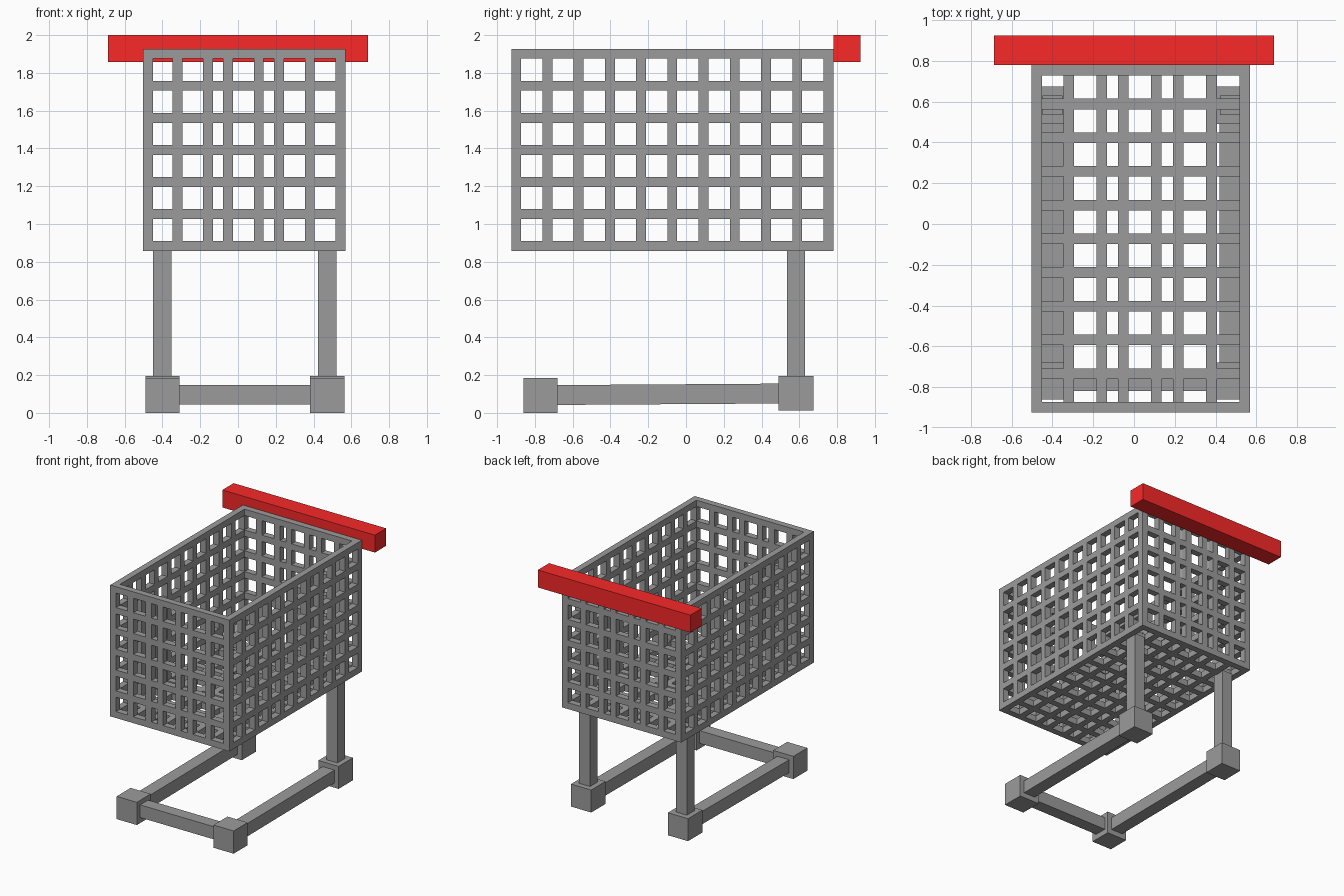
import bpy, bmesh, math
from itertools import product

if "Cube" in bpy.data.objects:
    bpy.data.objects.remove(bpy.data.objects["Cube"])


def material(name, rgb):
    m = bpy.data.materials.new(name)
    m.diffuse_color = (*rgb, 1)
    m.use_nodes = True
    m.node_tree.nodes["Principled BSDF"].inputs["Base Color"].default_value = m.diffuse_color
    return m


grey = material("dark_grey", (0.33, 0.33, 0.33))
red = material("red", (0.95, 0.022, 0.022))


def box(name, x, y, z, tilt=0.0, mat=grey):
    """Box from (min, max) ranges, optionally pitched about x."""
    bpy.ops.mesh.primitive_cube_add(
        size=1, location=[(a + b) / 2 for a, b in (x, y, z)])
    ob = bpy.context.object
    ob.name = name
    ob.scale = [b - a for a, b in (x, y, z)]
    ob.rotation_euler.x = tilt
    ob.data.materials.append(mat)
    return ob


def bar_edges(lo, hi, centres, w):
    """Breakpoints alternating bar / opening / bar along one axis."""
    pts = [lo, lo + w]
    for c in centres:
        pts += [c - w / 2, c + w / 2]
    return pts + [hi - w, hi]


def even(lo, hi, n, w):
    step = (hi - lo - w) / n
    return bar_edges(lo, hi, [lo + w / 2 + step * i for i in range(1, n)], w)


# Basket: open-topped lattice, made as one clean shell of the exposed cell faces
W = 0.052
axes = [bar_edges(-0.503, 0.569, [-0.32, -0.158, -0.053, 0.11, 0.217, 0.38], W),
        even(-0.925, 0.78, 10, W),
        even(0.858, 1.927, 6, W)]
count = [len(a) - 1 for a in axes]


def solid(c):
    if any(not 0 <= c[a] < count[a] for a in range(3)):
        return False
    on_shell = c[0] in (0, count[0] - 1) or c[1] in (0, count[1] - 1) or c[2] == 0
    return on_shell and sum(i % 2 == 0 for i in c) >= 2


bm = bmesh.new()
verts = {}


def vert(key):
    if key not in verts:
        verts[key] = bm.verts.new([axes[a][key[a]] for a in range(3)])
    return verts[key]


for cell in product(*map(range, count)):
    if not solid(cell):
        continue
    for a, side in product(range(3), (0, 1)):
        near = list(cell)
        near[a] += 1 if side else -1
        if solid(near):
            continue
        u, v = (a + 1) % 3, (a + 2) % 3
        ring = []
        for du, dv in ((0, 0), (1, 0), (1, 1), (0, 1)):
            k = list(cell)
            k[a] += side
            k[u] += du
            k[v] += dv
            ring.append(vert(tuple(k)))
        bm.faces.new(ring if side else ring[::-1])
mesh = bpy.data.meshes.new("basket")
bm.to_mesh(mesh)
bm.free()
mesh.materials.append(grey)
bpy.context.collection.objects.link(bpy.data.objects.new("basket", mesh))

# Chassis: wheel blocks, side rails and rear legs on each side
for side, cx in (("left", -0.40), ("right", 0.472)):
    box(f"front_wheel_{side}", (cx - 0.091, cx + 0.091), (-0.86, -0.68), (0.0, 0.185))
    box(f"rear_wheel_{side}", (cx - 0.091, cx + 0.091), (0.49, 0.675), (0.012, 0.195))
    box(f"side_rail_{side}", (cx - 0.053, cx + 0.053), (-0.70, 0.51), (0.046, 0.151),
        math.atan(0.008 / 1.2))
    box(f"rear_leg_{side}", (cx - 0.049, cx + 0.049), (0.534, 0.63), (0.18, 0.87))

# Front crossbar
box("front_crossbar", (-0.33, 0.40), (-0.818, -0.715), (0.045, 0.148))

# Push handle
box("push_handle", (-0.687, 0.687), (0.78, 0.925), (1.858, 2.0), mat=red)
